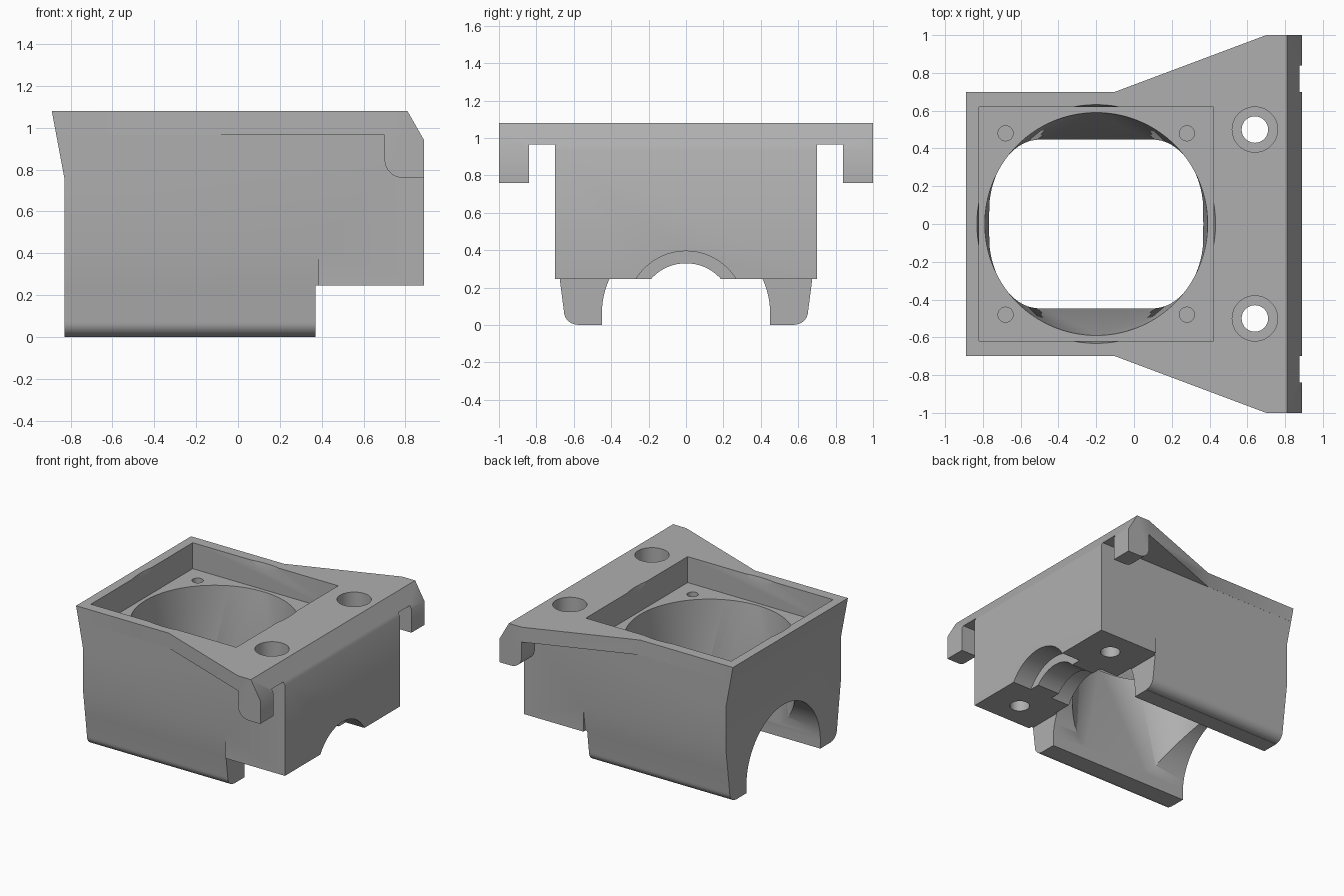
import bpy, bmesh, math
from math import cos, sin, pi
from mathutils import Vector

if "Cube" in bpy.data.objects:
    bpy.data.objects.remove(bpy.data.objects["Cube"])

grey = bpy.data.materials.new("mid grey")
grey.use_nodes = True
grey.diffuse_color = (0.43, 0.43, 0.43, 1)
grey.node_tree.nodes["Principled BSDF"].inputs["Base Color"].default_value = grey.diffuse_color


def loft(name, rings):
    """Closed solid through a list of matching point rings."""
    bm = bmesh.new()
    loops = [[bm.verts.new(p) for p in ring] for ring in rings]
    n = len(loops[0])
    for a, b in zip(loops, loops[1:]):
        for i in range(n):
            j = (i + 1) % n
            bm.faces.new((a[i], a[j], b[j], b[i]))
    bm.faces.new(loops[0][::-1])
    bm.faces.new(loops[-1])
    bmesh.ops.recalc_face_normals(bm, faces=bm.faces)
    mesh = bpy.data.meshes.new(name)
    bm.to_mesh(mesh)
    bm.free()
    mesh.materials.append(grey)
    ob = bpy.data.objects.new(name, mesh)
    bpy.context.collection.objects.link(ob)
    return ob


def prism(name, axis, points, lo, hi):
    """Extrude a 2D profile along an axis; the points use the other two axes in order."""
    def place(p, d):
        v = list(p)
        v.insert("xyz".index(axis), d)
        return Vector(v)
    return loft(name, [[place(p, d) for p in points] for d in (lo, hi)])


def arc(cx, cy, r, start, end, n):
    angles = [math.radians(start + (end - start) * i / n) for i in range(n + 1)]
    return [(cx + r * cos(a), cy + r * sin(a)) for a in angles]


def circle(cx, cy, r, n=48):
    return arc(cx, cy, r, 0, 360, n)[:-1]


def flip(points):
    return [(-y, z) for y, z in points]


def combine(body, tool, operation="DIFFERENCE"):
    mod = body.modifiers.new(tool.name, "BOOLEAN")
    mod.operation = operation
    mod.solver = "EXACT"
    mod.object = tool
    bpy.context.view_layer.objects.active = body
    bpy.ops.object.modifier_apply(modifier=mod.name)
    bpy.data.objects.remove(tool)


# Plan outline with flared flange, trimmed to the side outline
half = [(-1, 0.7), (-0.1, 0.7), (0.7, 1), (1, 1)]
body = prism("duct_body", "z", half + [(x, -y) for x, y in reversed(half)], -0.5, 1.5)
side = [(-0.89, 1.08), (-0.83, 0.76), (-0.83, 0), (0.37, 0), (0.37, 0.245),
        (0.89, 0.245), (0.89, 0.94), (0.81, 1.08)]
combine(body, prism("side_outline", "y", side, -1.5, 1.5), "INTERSECT")

# Space under the flange, leaving a rounded hook at each corner
hook_gap = [(-2, -1), (2, -1), (2, 0.76)] + arc(0.79, 0.85, 0.09, 270, 180, 8) + [(0.7, 0.965), (-2, 0.965)]
slot = [(-2, -1), (2, -1), (2, 0.965), (-2, 0.965)]
for s in (1, -1):
    combine(body, prism("slot", "y", slot, s * 0.6995, s * 0.84))
    combine(body, prism("hook_gap", "y", hook_gap, s * 0.8, s * 1.3))

# Tapered skirts with rounded lower edges
skirt = [(0.7135, 0.53), (0.675, 0.245)] + arc(0.58, 0.075, 0.073, 0, -90, 8)
skirt += [(0.58, -0.1), (0.9, -0.1), (0.9, 0.53)]
combine(body, prism("skirt_left", "x", skirt, -2, 0.385))
combine(body, prism("skirt_right", "x", flip(skirt), -2, 0.385))

# Square fan recess and its screw holes
recess = [(-0.82, -0.62), (0.42, -0.62), (0.42, 0.62), (-0.82, 0.62)]
combine(body, prism("fan_recess", "z", recess, 0.88, 1.3))
for x in (-0.68, 0.28):
    for y in (-0.48, 0.48):
        combine(body, prism("screw_hole", "z", circle(x, y, 0.04, 24), 0.65, 1.0))

# Air duct blending from a circle to a rounded rectangle
turn = [2 * pi * (i + 0.5) / 96 for i in range(96)]


def round_ring(r, z):
    return [(-0.2 + r * cos(a), r * sin(a), z) for a in turn]


rect_ring = [(-0.2 + math.copysign(0.27, cos(a)) + 0.27 * cos(a),
              math.copysign(0.175, sin(a)) + 0.27 * sin(a), 0.08) for a in turn]
combine(body, loft("air_duct", [rect_ring, round_ring(0.59, 0.88), round_ring(0.636, 1.1)]))

# Arched tunnel between the skirts
tunnel = arc(0, 0.06, 0.45, 0, 180, 48) + [(-0.45, -0.3), (0.45, -0.3)]
combine(body, prism("tunnel", "x", tunnel, -2, 0.38))

# Stepped clamp groove
for r, lo, hi in ((0.25, 0.3, 2), (0.315, 0.73, 2), (0.315, 0.3, 0.54)):
    combine(body, prism("clamp_groove", "x", circle(0, 0.08, r, 64), lo, hi))

# Counterbored mounting holes
for y in (-0.5, 0.5):
    combine(body, prism("bolt_hole", "z", circle(0.64, y, 0.07), 0, 2))
    combine(body, prism("counterbore", "z", circle(0.64, y, 0.12), 0.6, 2))

body.select_set(True)
bpy.context.view_layer.objects.active = body
bpy.ops.object.shade_smooth_by_angle(angle=math.radians(30))
